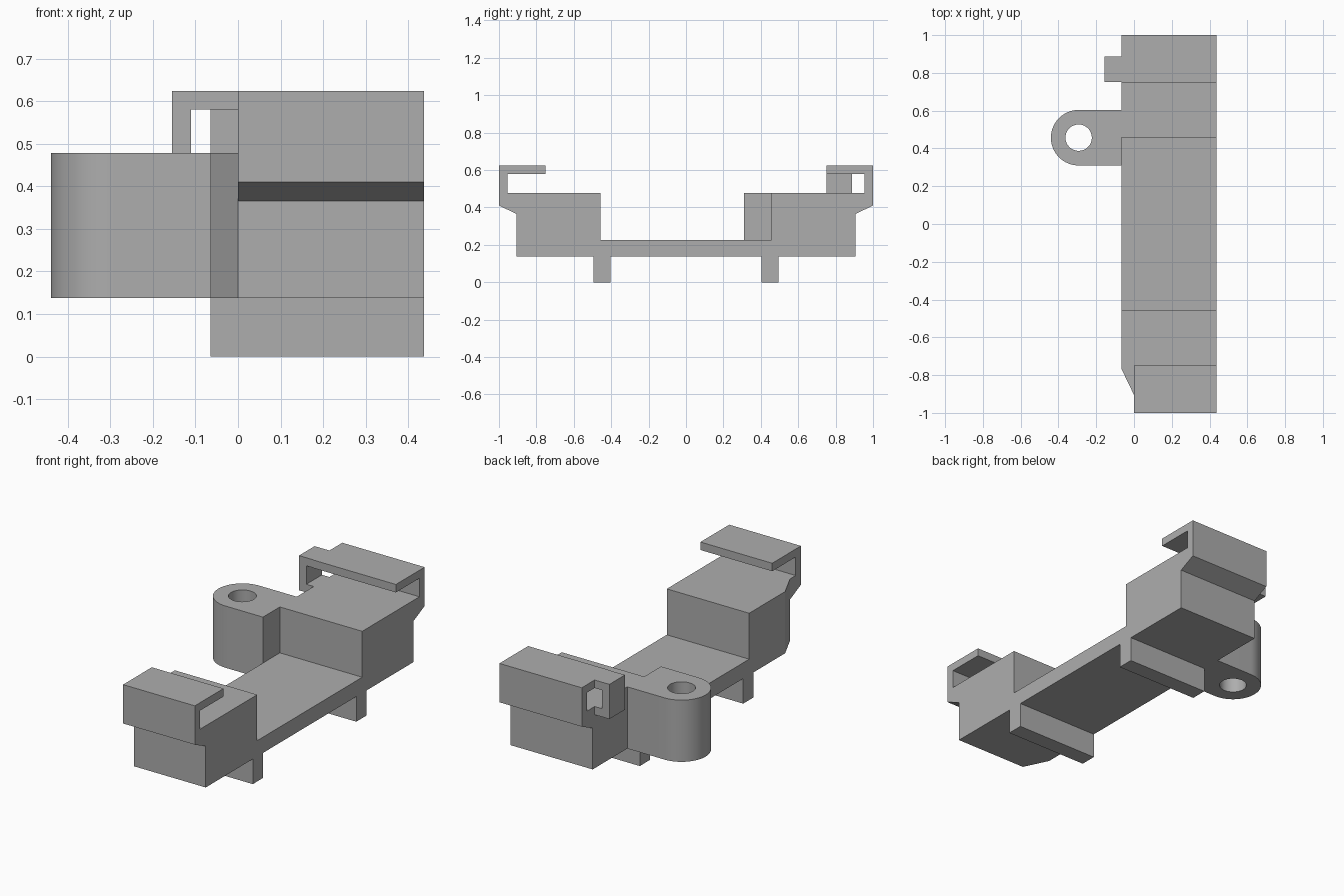
import bpy, math
from mathutils import Vector

cube = bpy.data.objects.get("Cube")
if cube:
    bpy.data.objects.remove(cube, do_unlink=True)

grey = bpy.data.materials.new("plain grey")
grey.use_nodes = True
grey.diffuse_color = (0.42, 0.42, 0.42, 1)
grey.node_tree.nodes["Principled BSDF"].inputs["Base Color"].default_value = grey.diffuse_color


def prism(name, outline, axis, low, high):
    """Extrude a 2D outline along an axis: x takes (y, z), y takes (x, z), z takes (x, y)."""
    def point(p, t):
        c = list(p)
        c.insert("xyz".index(axis), t)
        return Vector(c)
    n = len(outline)
    verts = [point(p, t) for t in (low, high) for p in outline]
    faces = [list(range(n)), list(range(n, 2 * n))]
    faces += [[i, (i + 1) % n, n + (i + 1) % n, n + i] for i in range(n)]
    mesh = bpy.data.meshes.new(name)
    mesh.from_pydata(verts, [], faces)
    mesh.materials.append(grey)
    obj = bpy.data.objects.new(name, mesh)
    bpy.context.collection.objects.link(obj)
    bpy.context.view_layer.objects.active = obj
    bpy.ops.object.mode_set(mode='EDIT')
    bpy.ops.mesh.select_all(action='SELECT')
    bpy.ops.mesh.normals_make_consistent(inside=False)
    bpy.ops.object.mode_set(mode='OBJECT')
    return obj


def rect(a0, a1, b0, b1):
    return [(a0, b0), (a1, b0), (a1, b1), (a0, b1)]


def arc(cx, cy, r, start, end, steps):
    angles = [math.radians(start + (end - start) * i / steps) for i in range(steps + 1)]
    return [(cx + r * math.cos(a), cy + r * math.sin(a)) for a in angles]


def combine(target, tool, operation):
    tool.hide_render = True
    mod = target.modifiers.new(operation.lower(), 'BOOLEAN')
    mod.operation, mod.solver, mod.object = operation, 'EXACT', tool
    bpy.context.view_layer.objects.active = target
    bpy.ops.object.modifier_apply(modifier=mod.name)
    bpy.data.objects.remove(tool, do_unlink=True)


SIDE, LEFT = -0.065, 0.437
BASE, DECK = 0.138, 0.478

# Bracket body: half of the side profile, from middle foot to hooked end, then mirrored
half = [(0.405, BASE), (0.405, 0), (0.495, 0), (0.495, BASE), (0.905, BASE), (0.905, 0.365),
        (1, 0.41), (1, 0.624), (0.75, 0.624), (0.75, 0.58), (0.955, 0.58), (0.955, DECK),
        (0.457, DECK), (0.457, 0.225)]
profile = half + [(-y, z) for y, z in reversed(half)]
body = prism("bracket_body", profile, "x", SIDE, LEFT)

# Front corner: angled block edge and narrower hook
corner = [(-0.2, -1.1), (0, -1.1), (0, -0.905), (SIDE, -0.77), (-0.2, -0.77)]
combine(body, prism("corner_cutter", corner, "z", -0.1, 0.53), 'DIFFERENCE')
combine(body, prism("hook_cutter", rect(-0.2, 0, -1.1, -0.7), "z", 0.52, 0.8), 'DIFFERENCE')

# Round screw boss with a through hole
boss_x, boss_y, radius = -0.293, 0.457, 0.147
outline = arc(boss_x, boss_y, radius, 90, 270, 32)
outline += [(SIDE, boss_y - radius), (SIDE, boss_y + radius)]
boss = prism("screw_boss", outline, "z", BASE, DECK)
hole = prism("hole_cutter", arc(boss_x, boss_y, 0.07, 0, 348.75, 31), "z", 0, 0.7)
combine(boss, hole, 'DIFFERENCE')
combine(body, boss, 'UNION')

# Side loop at the rear hook
loop = [(SIDE, 0.624), (-0.155, 0.624), (-0.155, 0.433), (SIDE, 0.433),
        (SIDE, DECK), (-0.11, DECK), (-0.11, 0.58), (SIDE, 0.58)]
combine(body, prism("side_loop", loop, "y", 0.752, 0.888), 'UNION')

# Smooth the boss, keep every other edge sharp
bpy.ops.object.select_all(action='DESELECT')
body.select_set(True)
bpy.context.view_layer.objects.active = body
bpy.ops.object.shade_smooth_by_angle(angle=math.radians(20))
